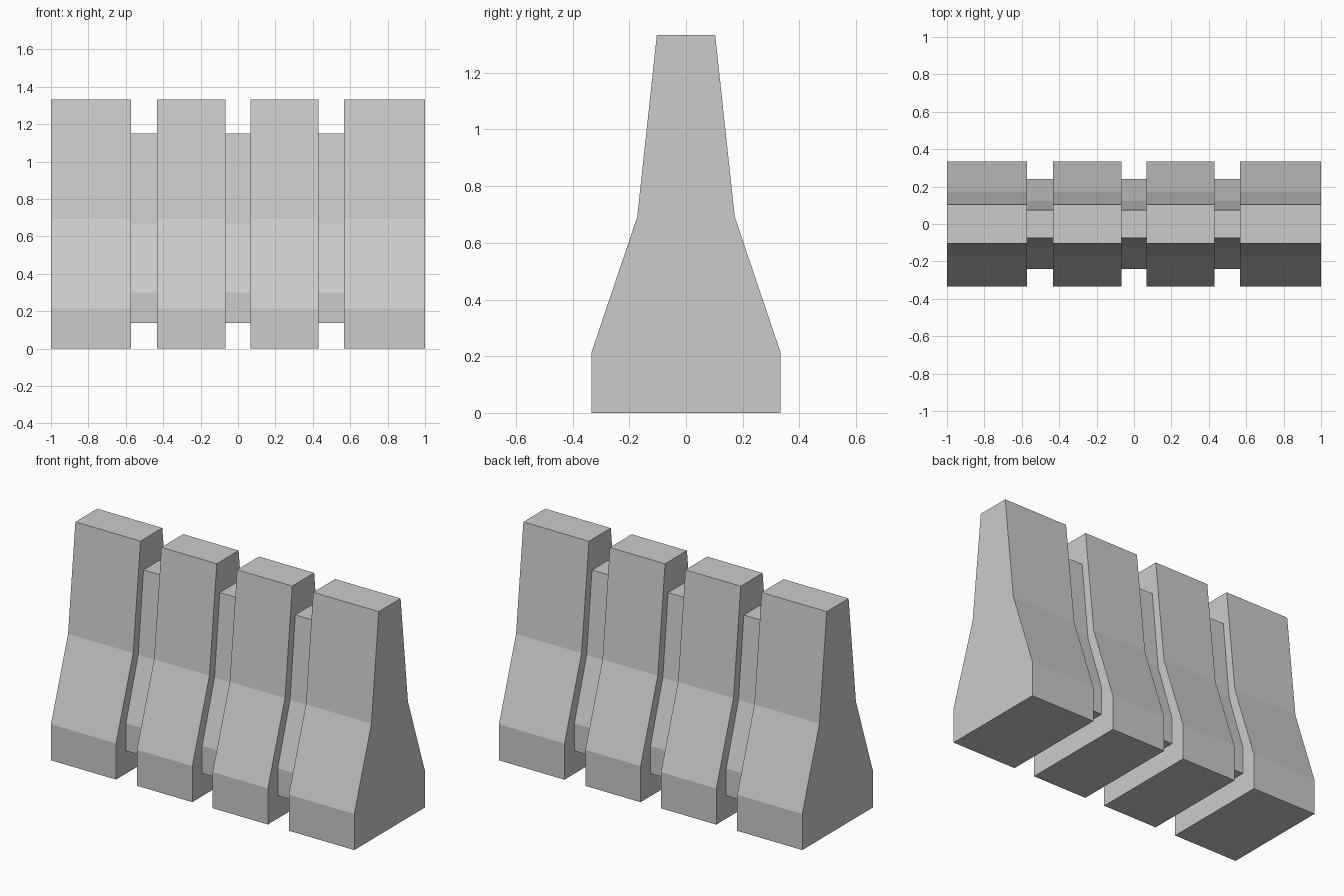
import bpy, bmesh

if "Cube" in bpy.data.objects:
    bpy.data.objects.remove(bpy.data.objects["Cube"])

# Half profile as (half depth, height), bottom to top
PROFILE = [(0.333, 0.0), (0.333, 0.215), (0.172, 0.692), (0.103, 1.333)]


def extrude_profile(name, x0, x1, y_scale=1.0, z_scale=1.0, z_base=0.0):
    """Mirror the half profile in y and extrude it along x."""
    half = [(y * y_scale, z_base + z * z_scale) for y, z in PROFILE]
    outline = half + [(-y, z) for y, z in reversed(half)]
    bm = bmesh.new()
    face = bm.faces.new([bm.verts.new((x0, y, z)) for y, z in outline])
    ext = bmesh.ops.extrude_face_region(bm, geom=[face], use_keep_orig=True)
    verts = [g for g in ext["geom"] if isinstance(g, bmesh.types.BMVert)]
    bmesh.ops.translate(bm, verts=verts, vec=(x1 - x0, 0, 0))
    bmesh.ops.recalc_face_normals(bm, faces=bm.faces)
    mesh = bpy.data.meshes.new(name)
    bm.to_mesh(mesh)
    bm.free()
    obj = bpy.data.objects.new(name, mesh)
    bpy.context.collection.objects.link(obj)
    return obj


# Four full-size barrier blocks
blocks = [(-1.0, -0.571), (-0.433, -0.068), (0.066, 0.43), (0.568, 1.0)]
for i, (x0, x1) in enumerate(blocks):
    extrude_profile(f"barrier_block_{i + 1}", x0, x1)

# Smaller recessed connectors filling the gaps between blocks
for i in range(len(blocks) - 1):
    extrude_profile(f"connector_{i + 1}", blocks[i][1], blocks[i + 1][0],
                    y_scale=0.72, z_scale=0.761, z_base=0.136)
